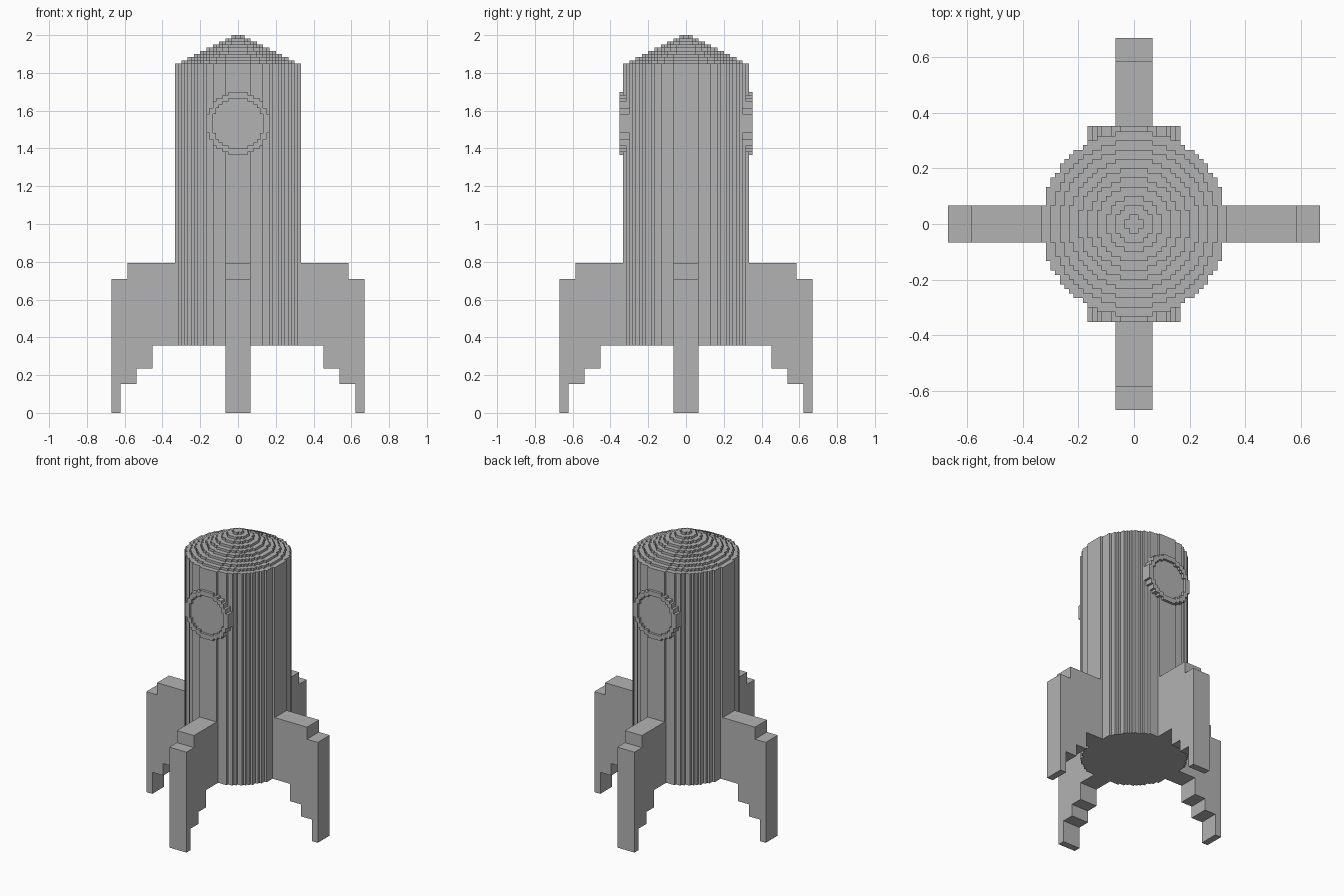
import bpy, bmesh, math
from mathutils import Matrix, Vector

cube = bpy.data.objects.get("Cube")
if cube:
    bpy.data.objects.remove(cube, do_unlink=True)

V = 1 / 60  # size of one block

grey = bpy.data.materials.new("plain_grey")
grey.use_nodes = True
grey.diffuse_color = (0.45, 0.45, 0.45, 1)
grey.node_tree.nodes["Principled BSDF"].inputs["Base Color"].default_value = grey.diffuse_color


def finish(bm, name, matrix):
    """Turn a flat sheet already extruded in bm into a clean placed object."""
    bmesh.ops.recalc_face_normals(bm, faces=bm.faces)
    bmesh.ops.transform(bm, matrix=matrix, verts=bm.verts)
    mesh = bpy.data.meshes.new(name)
    bm.to_mesh(mesh)
    bm.free()
    mesh.materials.append(grey)
    obj = bpy.data.objects.new(name, mesh)
    bpy.context.collection.objects.link(obj)
    return obj


def extrude(bm, depth):
    result = bmesh.ops.extrude_face_region(bm, geom=bm.faces[:])
    verts = [g for g in result["geom"] if isinstance(g, bmesh.types.BMVert)]
    bmesh.ops.translate(bm, verts=verts, vec=(0, 0, depth))


def block_disc(name, radius, z0, z1, hole=0, matrix=Matrix()):
    """Stepped disc or ring: every block whose centre lies within the radius."""
    bm = bmesh.new()
    corners = {}

    def corner(i, j):
        if (i, j) not in corners:
            corners[i, j] = bm.verts.new((i * V, j * V, z0))
        return corners[i, j]

    for i in range(-radius, radius):
        for j in range(-radius, radius):
            if hole < math.hypot(i + 0.5, j + 0.5) <= radius:
                bm.faces.new([corner(i, j), corner(i + 1, j),
                              corner(i + 1, j + 1), corner(i, j + 1)])
    extrude(bm, z1 - z0)
    bmesh.ops.recalc_face_normals(bm, faces=bm.faces)
    bmesh.ops.dissolve_limit(bm, angle_limit=0.01, verts=bm.verts, edges=bm.edges)
    bmesh.ops.triangulate(bm, faces=[f for f in bm.faces if len(f.verts) > 4])
    return finish(bm, name, matrix)


# Hull
HULL_BASE, HULL_TOP = 0.358, 1.85
block_disc("hull", 20, HULL_BASE, HULL_TOP)

# Stepped nose cone
LAYERS = 9
step = (2 - HULL_TOP) / LAYERS
for k in range(LAYERS):
    z = HULL_TOP + k * step
    block_disc(f"nose_layer_{k + 1}", 2 * (LAYERS - k), z, z + step)

# Round windows on the front and back
for side, turn in (("front", 0), ("back", math.pi)):
    place = (Matrix.Rotation(turn, 4, "Z") @ Matrix.Translation((0, 0, 1.532))
             @ Matrix.Rotation(math.pi / 2, 4, "X"))
    block_disc(f"{side}_window_frame", 10, 18 * V, 21.1 * V, hole=8, matrix=place)
    block_disc(f"{side}_window_pane", 8, 18 * V, 20.1 * V, matrix=place)

# Four stepped fins, profile as (distance from axis, height)
FIN = [(0.333, HULL_BASE), (0.452, HULL_BASE), (0.452, 0.236), (0.537, 0.236),
       (0.537, 0.152), (0.622, 0.152), (0.622, 0), (0.669, 0),
       (0.669, 0.708), (0.585, 0.708), (0.585, 0.793), (0.333, 0.793)]
for n, side in enumerate(("left", "back", "right", "front")):
    bm = bmesh.new()
    bm.faces.new([bm.verts.new((x, z, -4 * V)) for x, z in FIN])
    extrude(bm, 8 * V)
    finish(bm, f"{side}_fin", Matrix.Rotation(n * math.pi / 2, 4, "Z")
           @ Matrix.Rotation(math.pi / 2, 4, "X"))
